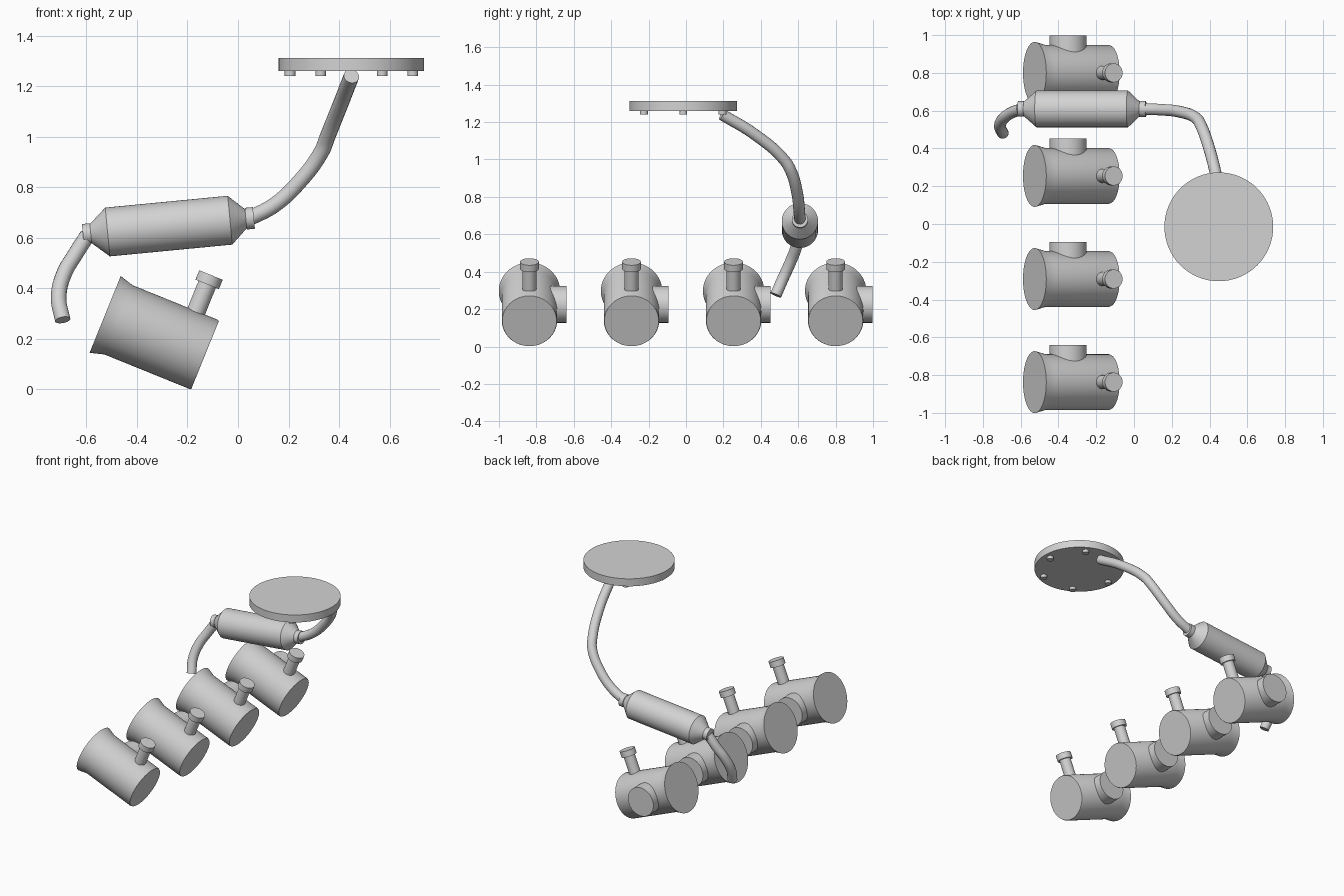
import bpy, bmesh, math
from mathutils import Vector

if "Cube" in bpy.data.objects:
    bpy.data.objects.remove(bpy.data.objects["Cube"])

GREY = (0.65, 0.65, 0.65, 1)
metal = bpy.data.materials.new("light grey")
metal.use_nodes = True
metal.diffuse_color = GREY
metal.node_tree.nodes["Principled BSDF"].inputs["Base Color"].default_value = GREY


def finish(obj):
    obj.data.materials.clear()
    obj.data.materials.append(metal)
    bpy.ops.object.select_all(action="DESELECT")
    obj.select_set(True)
    bpy.context.view_layer.objects.active = obj
    bpy.ops.object.shade_smooth_by_angle(angle=math.radians(30))


def lathe(name, profile, origin, axis, sides=48):
    """Closed solid of revolution from (distance along axis, radius) pairs."""
    bm = bmesh.new()
    rings = []
    for h, r in profile:
        ring = bmesh.ops.create_circle(bm, segments=sides, radius=r)["verts"]
        for v in ring:
            v.co.z = h
        rings.append(ring)
    for a, b in zip(rings, rings[1:]):
        for i in range(sides):
            j = (i + 1) % sides
            bm.faces.new((a[i], a[j], b[j], b[i]))
    bm.faces.new(rings[0])
    bm.faces.new(rings[-1])
    bmesh.ops.recalc_face_normals(bm, faces=bm.faces)
    mesh = bpy.data.meshes.new(name)
    bm.to_mesh(mesh)
    bm.free()
    obj = bpy.data.objects.new(name, mesh)
    bpy.context.collection.objects.link(obj)
    obj.location = origin
    obj.rotation_mode = "QUATERNION"
    obj.rotation_quaternion = Vector(axis).to_track_quat("Z", "Y")
    finish(obj)


def pipe(name, points, radius):
    """Round pipe swept along a smooth path with closed ends."""
    curve = bpy.data.curves.new(name, "CURVE")
    curve.dimensions = "3D"
    curve.bevel_depth = radius
    curve.bevel_resolution = 6
    curve.resolution_u = 10
    curve.use_fill_caps = True
    spline = curve.splines.new("BEZIER")
    spline.bezier_points.add(len(points) - 1)
    for bp, p in zip(spline.bezier_points, points):
        bp.co = p
        bp.handle_left_type = bp.handle_right_type = "AUTO"
    obj = bpy.data.objects.new(name, curve)
    bpy.context.collection.objects.link(obj)
    bpy.ops.object.select_all(action="DESELECT")
    obj.select_set(True)
    bpy.context.view_layer.objects.active = obj
    bpy.ops.object.convert(target="MESH")
    finish(bpy.context.view_layer.objects.active)


# Row of four tilted canisters, each with flared rim, side port and capped neck
tilt = math.radians(22.07)
along = Vector((math.cos(tilt), 0, -math.sin(tilt)))
up = Vector((math.sin(tilt), 0, math.cos(tilt)))
for n in range(4):
    y = -0.837 + n * 0.5457
    tag = str(n + 1)
    lathe("canister_body_" + tag,
          [(0, 0.164), (0.057, 0.148), (0.42, 0.148), (0.427, 0.145)],
          (-0.526, y, 0.297), along, 64)
    lathe("side_port_" + tag, [(0, 0.098), (0.197, 0.098)],
          (-0.349, y, 0.225), (0, 1, 0))
    cap_top = Vector((-0.107, y, 0.453))
    lathe("neck_" + tag, [(0, 0.037), (0.2, 0.037)], cap_top - up * 0.23, up)
    lathe("neck_cap_" + tag, [(0, 0.05), (0.04, 0.05)], cap_top - up * 0.04, up)

# Muffler with tapered ends and collars
lathe("muffler",
      [(0, 0.041), (0.031, 0.041), (0.031, 0.038), (0.098, 0.097),
       (0.585, 0.097), (0.648, 0.038), (0.648, 0.043), (0.68, 0.043)],
      (-0.614, 0.609, 0.614), (0.645, 0, 0.062), 64)

# Inlet and tail pipes
pipe("inlet_pipe",
     [(0.449, 0.193, 1.24), (0.408, 0.366, 1.135), (0.354, 0.523, 1.0),
      (0.33, 0.56, 0.94), (0.243, 0.594, 0.822), (0.144, 0.605, 0.73),
      (0.04, 0.609, 0.675)], 0.031)
pipe("tail_pipe",
     [(-0.596, 0.608, 0.61), (-0.646, 0.59, 0.532), (-0.69, 0.56, 0.455),
      (-0.71, 0.518, 0.362), (-0.694, 0.48, 0.275)], 0.031)

# Round flange plate with a ring of bolts beneath
lathe("flange_plate", [(0, 0.288), (0.052, 0.288)], (0.449, -0.015, 1.26), (0, 0, 1), 64)
for k in range(6):
    a = k * math.tau / 6
    lathe("flange_bolt_" + str(k + 1), [(0, 0.021), (0.03, 0.021)],
          (0.449 + 0.243 * math.cos(a), -0.015 + 0.243 * math.sin(a), 1.24),
          (0, 0, 1), 24)
